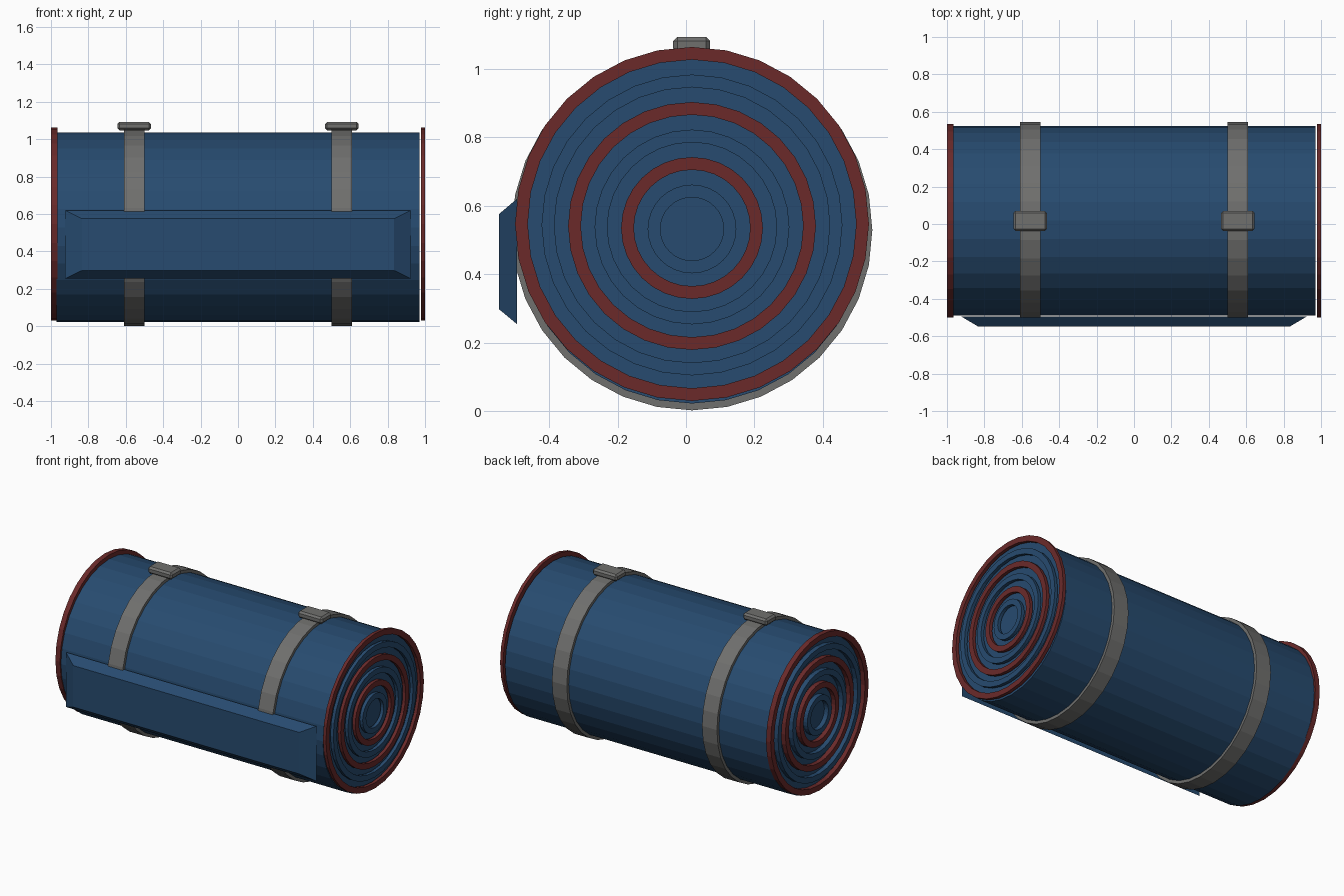
import bpy, bmesh, math
from mathutils import Vector

old = bpy.data.objects.get("Cube")
if old:
    bpy.data.objects.remove(old, do_unlink=True)

SIDES = 32
AXIS_Y, AXIS_Z = 0.0175, 0.529


def material(name, rgb):
    m = bpy.data.materials.new(name)
    m.use_nodes = True
    m.diffuse_color = (*rgb, 1)
    bsdf = m.node_tree.nodes["Principled BSDF"]
    bsdf.inputs["Base Color"].default_value = (*rgb, 1)
    bsdf.inputs["Roughness"].default_value = 0.8
    return m


blue = material("blue fabric", (0.02, 0.07, 0.16))
red = material("red trim", (0.145, 0.023, 0.023))
grey = material("grey webbing", (0.16, 0.16, 0.155))


def finish(bm, name, mat):
    bmesh.ops.recalc_face_normals(bm, faces=bm.faces)
    mesh = bpy.data.meshes.new(name)
    bm.to_mesh(mesh)
    bm.free()
    mesh.materials.append(mat)
    ob = bpy.data.objects.new(name, mesh)
    bpy.context.collection.objects.link(ob)
    return ob


def hoop(name, x0, x1, outer, inner, z, mat):
    """Tube along x; an inner radius of zero gives a solid cylinder."""
    bm = bmesh.new()
    section = [(x0, outer), (x1, outer)]
    if inner:
        section += [(x1, inner), (x0, inner)]
    loops = []
    for x, r in section:
        angles = [math.tau * i / SIDES for i in range(SIDES)]
        loops.append([bm.verts.new((x, AXIS_Y + r * math.sin(a), z + r * math.cos(a)))
                      for a in angles])
    pairs = list(zip(loops, loops[1:]))
    if inner:
        pairs.append((loops[-1], loops[0]))
    else:
        bm.faces.new(loops[0])
        bm.faces.new(loops[1])
    for a, b in pairs:
        for i in range(SIDES):
            j = (i + 1) % SIDES
            bm.faces.new((a[i], a[j], b[j], b[i]))
    return finish(bm, name, mat)


# Rolled body
hoop("rolled_body", -0.97, 0.97, 0.507, 0, AXIS_Z, blue)

# Layers of the roll on both ends, alternating trim and fabric
for i in range(6):
    outer = 0.517 - 0.0775 * i
    mat = (red, blue)[i % 2]
    z = 0.527 + 0.038 * outer
    hoop(f"left_roll_layer_{i + 1}", 0.978, 1.0, outer, outer - 0.037, z, mat)
    hoop(f"right_roll_layer_{i + 1}", -1.0, -0.966, outer, outer - 0.037, z, mat)

# Straps with chamfered buckles
for side, x in (("right", -0.555), ("left", 0.555)):
    hoop(side + "_strap", x - 0.055, x + 0.055, 0.527, 0.5, AXIS_Z, grey)
    bm = bmesh.new()
    bmesh.ops.create_cube(bm, size=1)
    bmesh.ops.scale(bm, vec=(0.18, 0.108, 0.046), verts=bm.verts)
    bmesh.ops.translate(bm, vec=(x, 0.0165, 1.07), verts=bm.verts)
    bmesh.ops.bevel(bm, geom=bm.edges[:], offset=0.012, segments=1, affect='EDGES')
    finish(bm, side + "_buckle", grey)

# Front flap: a long panel tapering outward
bm = bmesh.new()
rings = []
for y, half, low, high in ((-0.494, 0.925, 0.254, 0.62), (-0.547, 0.835, 0.298, 0.575)):
    rings.append([bm.verts.new(Vector(p)) for p in
                  ((-half, y, low), (half, y, low), (half, y, high), (-half, y, high))])
back, front = rings
bm.faces.new(back)
bm.faces.new(front)
for i in range(4):
    j = (i + 1) % 4
    bm.faces.new((back[i], back[j], front[j], front[i]))
finish(bm, "front_flap", blue)
